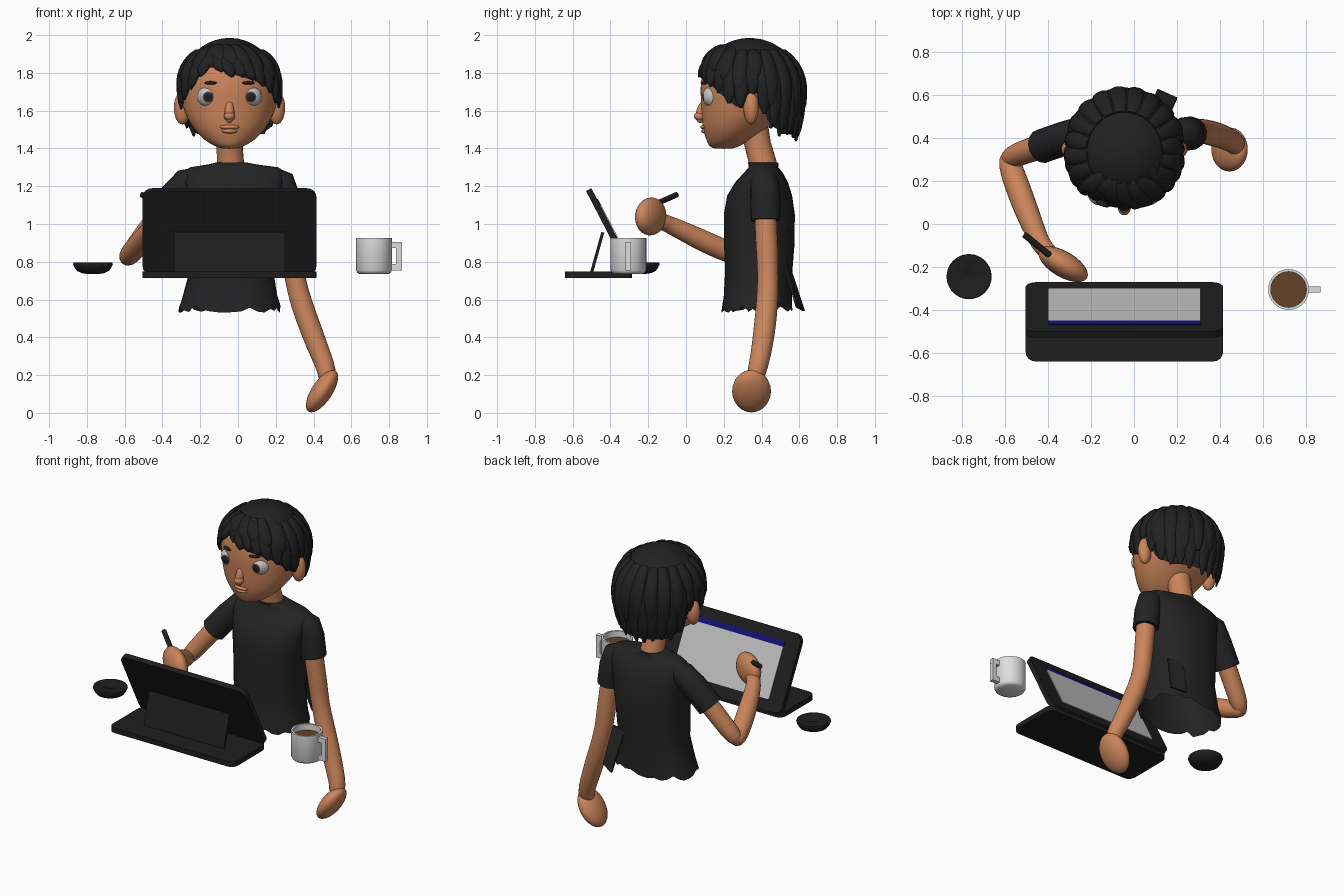
import bpy, bmesh, math, random
from mathutils import Vector, Matrix

if "Cube" in bpy.data.objects:
    bpy.data.objects.remove(bpy.data.objects["Cube"])

random.seed(4)
CX = -0.045  # head centre line


def material(name, *rgb):
    m = bpy.data.materials.new(name)
    m.diffuse_color = (*rgb, 1)
    m.use_nodes = True
    m.node_tree.nodes["Principled BSDF"].inputs["Base Color"].default_value = m.diffuse_color
    return m


BLACK = material("hair_black", .015, .015, .015)
CLOTH = material("shirt_black", .017, .017, .018)
DEVICE = material("device_black", .013, .013, .013)
SKIN = material("skin", .60, .235, .105)
WHITE = material("mug_white", .74, .74, .74)
EYE = material("eye_white", .55, .55, .55)
IRIS = material("iris_grey", .07, .06, .055)
SCREEN = material("screen_grey", .53, .53, .53)
BLUE = material("screen_blue", .006, .006, .19)
COFFEE = material("coffee_brown", .13, .055, .02)


def finish(name, bm, *mats, angle=50, subsurf=0):
    bmesh.ops.recalc_face_normals(bm, faces=bm.faces)
    me = bpy.data.meshes.new(name)
    bm.to_mesh(me)
    bm.free()
    ob = bpy.data.objects.new(name, me)
    bpy.context.collection.objects.link(ob)
    for m in mats:
        me.materials.append(m)
    if subsurf:
        s = ob.modifiers.new("smooth", 'SUBSURF')
        s.levels = s.render_levels = subsurf
    bpy.ops.object.select_all(action='DESELECT')
    ob.select_set(True)
    bpy.context.view_layer.objects.active = ob
    bpy.ops.object.shade_smooth_by_angle(angle=math.radians(angle))
    return ob


def skin_rings(bm, rings, caps=(True, True)):
    vs = [[bm.verts.new(p) for p in r] for r in rings]
    n = len(vs[0])
    for a, b in zip(vs, vs[1:]):
        for i in range(n):
            bm.faces.new((a[i], a[(i + 1) % n], b[(i + 1) % n], b[i]))
    if caps[0]:
        bm.faces.new(vs[0][::-1])
    if caps[1]:
        bm.faces.new(vs[-1])


def spow(v, e):
    return math.copysign(abs(v) ** e, v)


def loft(name, rows, mat, n=32, e=1.0, caps=(True, True), jag=0, subsurf=0, angle=50):
    """Rows of z, centre x, centre y, half width, half depth."""
    rings = []
    for k, (z, x, y, w, d) in enumerate(rows):
        ring = []
        for i in range(n):
            a = math.tau * i / n
            dz = random.uniform(-jag, jag) if k == 0 else 0
            ring.append((x + w * spow(math.cos(a), e), y + d * spow(math.sin(a), e), z + dz))
        rings.append(ring)
    bm = bmesh.new()
    skin_rings(bm, rings, caps)
    return finish(name, bm, mat, subsurf=subsurf, angle=angle)


def sweep(bm, pts, widths, depths, normals=None, n=14, caps=(True, True)):
    pts = [Vector(p) for p in pts]
    rings = []
    for i, p in enumerate(pts):
        t = (pts[min(i + 1, len(pts) - 1)] - pts[max(i - 1, 0)]).normalized()
        side = t.cross(normals[i] if normals else Vector((.3, 1, .2))).normalized()
        out = side.cross(t)
        rings.append([p + side * widths[i] * math.cos(math.tau * k / n)
                      + out * depths[i] * math.sin(math.tau * k / n) for k in range(n)])
    skin_rings(bm, rings, caps)


def tube(name, pts, radii, mat, subsurf=0, caps=(True, True)):
    bm = bmesh.new()
    sweep(bm, pts, radii, radii, caps=caps)
    return finish(name, bm, mat, subsurf=subsurf)


def frame(x, y, z, origin):
    m = Matrix((x, y, z)).transposed().to_4x4()
    m.translation = origin
    return m


def ellipsoid(name, c, semi, mat, d=(1, 0, 0), up=(0, 0, 1)):
    x = Vector(d).normalized()
    y = Vector(up).cross(x).normalized()
    bm = bmesh.new()
    bmesh.ops.create_uvsphere(bm, u_segments=24, v_segments=14, radius=1)
    bm.transform(frame(x, y, x.cross(y), c) @ Matrix.Diagonal((*semi, 1)))
    return finish(name, bm, mat)


def plate(name, w, h, t, r, mat, m):
    """Slab with rounded corners, centred in its frame."""
    bm = bmesh.new()
    rings = []
    for z in (-t / 2, t / 2):
        ring = []
        for q, (sx, sy) in enumerate(((1, 1), (-1, 1), (-1, -1), (1, -1))):
            for k in range(5):
                a = math.pi / 2 * (q + k / 4)
                ring.append((sx * (w / 2 - r) + r * math.cos(a), sy * (h / 2 - r) + r * math.sin(a), z))
        rings.append(ring)
    skin_rings(bm, rings)
    bm.transform(m)
    return finish(name, bm, mat, angle=30)


# Head, face and neck
loft("head", [(1.398, CX, .20, .04, .05), (1.41, CX, .20, .075, .08), (1.44, CX, .225, .13, .115),
              (1.50, CX, .255, .19, .168), (1.58, CX, .30, .235, .218), (1.66, CX, .335, .26, .258),
              (1.75, CX, .345, .265, .272), (1.84, CX, .345, .245, .25), (1.91, CX, .345, .19, .19),
              (1.95, CX, .345, .1, .1)], SKIN, subsurf=1)
tube("neck", [(-.035, .42, 1.24), (-.04, .405, 1.33), (-.045, .38, 1.42), (-.045, .36, 1.52)],
     [.082, .072, .07, .075], SKIN)
ellipsoid("nose", (CX, .087, 1.595), (.026, .032, .062), SKIN, up=(0, .28, 1))
ellipsoid("nose_tip", (CX, .075, 1.57), (.03, .034, .024), SKIN)
for z, w in ((1.513, .052), (1.492, .042)):
    ellipsoid("lip", (CX, .098 if z > 1.5 else .102, z), (w, .022, .013), SKIN)
for s in (-1, 1):
    ellipsoid("ear", (CX + s * .25, .345, 1.615), (.045, .04, .088), SKIN, d=(1, s * .35, 0))
    # Eyeball coloured by angle from its forward pole
    bm = bmesh.new()
    bmesh.ops.create_uvsphere(bm, u_segments=24, v_segments=24, radius=.058)
    for f in bm.faces:
        ang = math.degrees(f.calc_center_median().angle(Vector((0, 0, 1))))
        f.material_index = 2 if ang < 24 else 1 if ang < 33 else 0
    bm.transform(Matrix.Translation((CX + s * .113, .145, 1.675)) @ Matrix.Rotation(math.radians(93), 4, 'X'))
    finish("eye", bm, EYE, IRIS, BLACK)
    ellipsoid("brow", (CX + s * .1, .095, 1.747), (.035, .014, .009), BLACK, d=(1, s * .35, 0))

# Hair: end height by angle from the front, positive toward +x
HAIRLINE = [(-180, 1.46), (-135, 1.47), (-112, 1.52), (-100, 1.68), (-88, 1.68), (-78, 1.60), (-62, 1.66),
            (-42, 1.75), (-28, 1.83), (-10, 1.80), (20, 1.76), (42, 1.73), (62, 1.66), (78, 1.60),
            (88, 1.68), (100, 1.68), (112, 1.52), (135, 1.47), (180, 1.46)]


def hair_end(az):
    az = (az + 180) % 360 - 180
    for (a, u), (b, v) in zip(HAIRLINE, HAIRLINE[1:]):
        if a <= az <= b:
            z = u + (v - u) * (az - a) / (b - a)
            c = (z - 1.70) / .28
            return math.acos(c) if c > 0 else math.pi / 2 - c


def hair_point(az, th, s=1.0):
    a = math.radians(az)
    d = th - math.pi / 2
    r, c = (math.sin(th), math.cos(th)) if d < 0 else (1 - .16 * d * d, -d)
    return Vector((CX + .268 * s * r * math.sin(a), .338 - .282 * s * r * math.cos(a), 1.70 + .285 * s * c))


bm = bmesh.new()
skin_rings(bm, [[hair_point(az, .05 + (hair_end(az) - .09) * k / 12) for az in range(-180, 180, 5)]
                for k in range(13)], (True, False))
finish("hair_cap", bm, BLACK)

bm = bmesh.new()
for layer, (step, reach, lift) in enumerate(((13, 1.0, 1.0), (18, .82, 1.025))):
    for i in range(360 // step):
        az = -180 + i * step + layer * 6
        slant = 16 if -30 < az < 45 else -8 if -65 < az <= -30 else 0
        end = hair_end(az) * reach * random.uniform(.97, 1.03)
        start = .55 if abs(az) < 60 else .7
        pts, ws, ds, ns = [], [], [], []
        for k in range(9):
            t = k / 8
            p = hair_point(az + slant * (t - .9), start + (end - start) * t, lift * (1 - .03 * (1 - t)))
            w = max(.1, math.sin(math.pi * (t * .8 + .12)) ** .6) * (1 if k < 8 else .45)
            pts.append(p)
            ws.append(.043 * w)
            ds.append(.021 * w)
            ns.append((p - Vector((CX, .338, 1.66))).normalized())
        sweep(bm, pts, ws, ds, ns, n=10)
finish("hair_locks", bm, BLACK, angle=70)

# Shirt with uneven hem and a loose back flap
loft("shirt", [(.55, -.045, .375, .27, .188), (.62, -.042, .38, .25, .18), (.75, -.035, .385, .222, .178),
               (.9, -.03, .388, .228, .187), (1.05, -.025, .388, .24, .188), (1.15, -.022, .39, .255, .172),
               (1.22, -.02, .40, .27, .14), (1.275, -.02, .41, .265, .10), (1.30, -.02, .41, .235, .078),
               (1.315, -.03, .41, .13, .08), (1.325, -.035, .408, .085, .08)],
     CLOTH, e=.85, n=36, caps=(False, True), jag=.02)
bm = bmesh.new()
skin_rings(bm, [[(.07, .535, .80), (.17, .515, .80), (.17, .525, .80), (.07, .545, .80)],
                [(.11, .615, .54), (.20, .58, .56), (.20, .59, .56), (.11, .63, .54)]])
finish("shirt_flap", bm, CLOTH, angle=20)

# Hanging arm
tube("sleeve_left", [(.19, .415, 1.24), (.225, .415, 1.225), (.245, .42, 1.15), (.262, .422, 1.02)],
     [.06, .076, .08, .079], CLOTH)
tube("arm_left", [(.25, .42, 1.15), (.265, .422, 1.0), (.285, .43, .85), (.30, .435, .71), (.335, .43, .58),
                  (.39, .415, .43), (.44, .395, .30), (.475, .375, .22), (.465, .36, .16)],
     [.06, .06, .06, .056, .06, .06, .055, .052, .045], SKIN, subsurf=1)
ellipsoid("hand_left", (.445, .347, .115), (.13, .103, .055), SKIN, d=(-.55, 0, -.83), up=(.83, 0, -.55))

# Drawing arm
tube("sleeve_right", [(-.22, .42, 1.24), (-.27, .42, 1.225), (-.335, .395, 1.15), (-.43, .362, 1.03)],
     [.06, .074, .08, .08], CLOTH)
tube("upper_arm_right", [(-.33, .395, 1.15), (-.43, .362, 1.03), (-.51, .335, .925), (-.575, .31, .835),
                         (-.60, .29, .805)], [.06, .06, .058, .055, .03], SKIN, subsurf=1)
tube("forearm_right", [(-.595, .335, .81), (-.583, .29, .825), (-.545, .18, .87), (-.50, .06, .925),
                       (-.455, -.05, .98), (-.42, -.12, 1.01), (-.36, -.16, 1.03)],
     [.03, .056, .06, .058, .05, .045, .04], SKIN, subsurf=1)
ellipsoid("hand_right", (-.33, -.187, 1.04), (.13, .06, .10), SKIN, d=(.85, -.5, -.1))
tube("pen", [(-.51, -.05, 1.155), (-.29, -.23, 1.075), (-.25, -.262, 1.06)], [.015, .015, .005], DEVICE)

# Tablet on its folding cover
plate("cover_base", .92, .355, .034, .045, DEVICE, Matrix.Translation((CX, -.4625, .732)))
X = Vector((-1, 0, 0))
up = Vector((0, -.46, .888)).normalized()
face = X.cross(up)
mid = Vector((CX, -.40, .96))
plate("tablet", .92, .50, .032, .05, DEVICE, frame(X, up, face, mid))
plate("display", .71, .33, .006, .008, SCREEN, frame(X, up, face, mid + face * .018 - up * .015))
plate("display_bar", .71, .035, .006, .004, BLUE, frame(X, up, face, mid + face * .018 + up * .167))
tilt = Vector((0, .06, .215)).normalized()
plate("kickstand", .59, .22, .016, .01, DEVICE, frame(X, tilt, X.cross(tilt), (CX, -.47, .85)))


# Turned objects: mug, coffee and round puck
def turned(name, x, y, profile, mat, caps=(True, True)):
    return loft(name, [(z, x, y, r, r) for z, r in profile], mat, caps=caps, angle=40)


MX, MY = .72, -.305
turned("mug", MX, MY, [(.735, .075), (.741, .087), (.755, .095), (.925, .095), (.925, .083), (.76, .08)], WHITE)
turned("coffee", MX, MY, [(.86, .0825), (.885, .0825)], COFFEE)
turned("round_puck", -.768, -.245, [(.735, .03), (.74, .06), (.752, .085), (.77, .098), (.787, .105),
                                    (.795, .103), (.795, .03), (.788, .02)], DEVICE)
for w, h, x, z in ((.03, .15, .852, .83), (.065, .032, .835, .889), (.065, .032, .835, .771)):
    bm = bmesh.new()
    bmesh.ops.create_cube(bm, size=1)
    bm.transform(Matrix.Translation((x, MY, z)) @ Matrix.Diagonal((w, .028, h, 1)))
    finish("mug_handle", bm, WHITE, angle=20)
